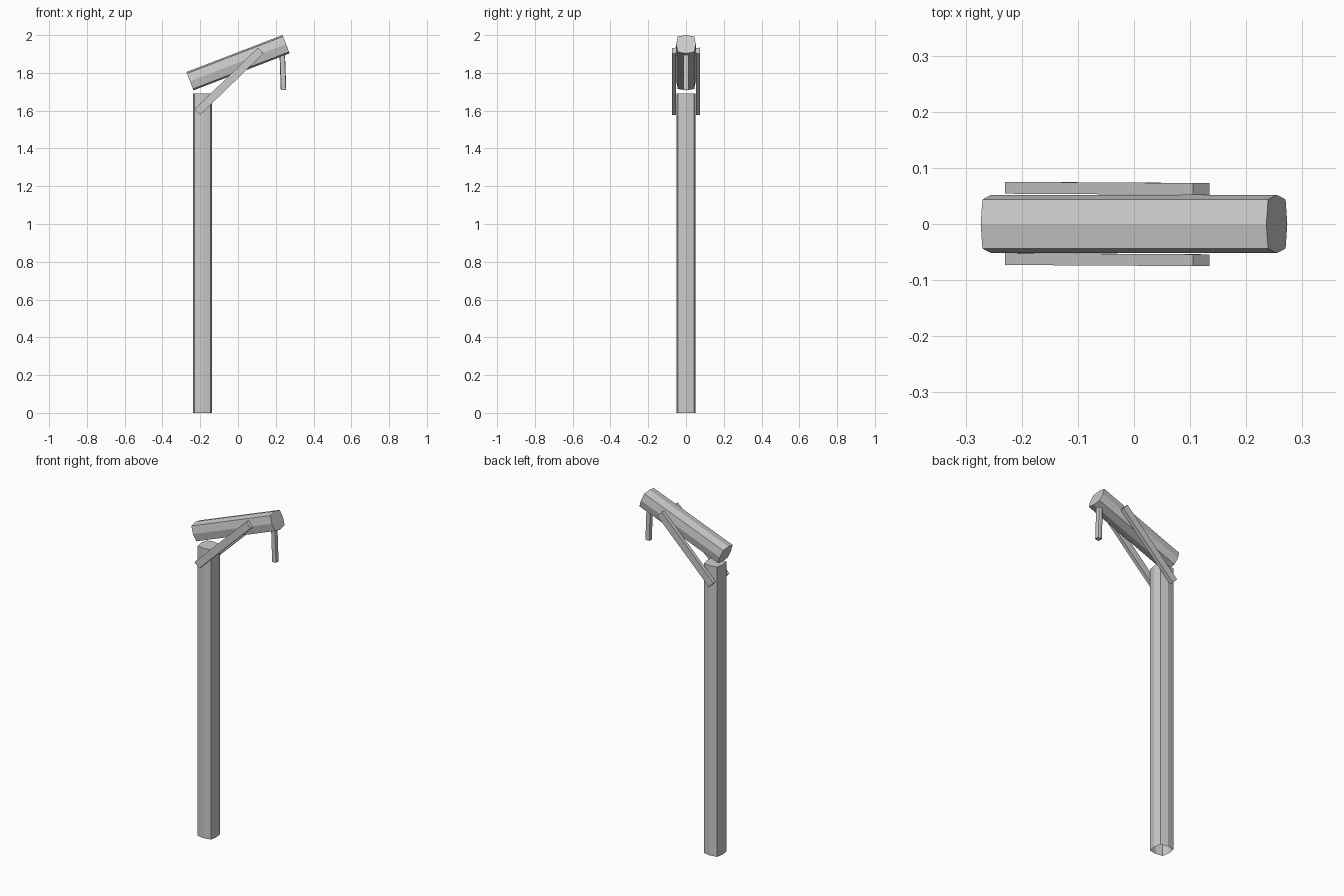
import bpy
import bmesh
from mathutils import Vector

cube = bpy.data.objects.get("Cube")
if cube:
    bpy.data.objects.remove(cube, do_unlink=True)

# Single plain grey
grey = bpy.data.materials.new("plain_grey")
grey.use_nodes = True
GREY = (0.6, 0.6, 0.6, 1.0)
grey.diffuse_color = GREY
grey.node_tree.nodes["Principled BSDF"].inputs["Base Color"].default_value = GREY


def log_profile(r):
    """Eight-sided, slightly squared cross-section."""
    c = 0.84 * r
    return [(r, 0), (c, c), (0, r), (-c, c), (-r, 0), (-c, -c), (0, -r), (c, -c)]


def plank_profile(thick, wide):
    t, w = thick / 2, wide / 2
    return [(t, w), (-t, w), (-t, -w), (t, -w)]


def prism(name, start, end, profile, cap_start=True):
    """Sweep a (y, across) profile straight from start to end."""
    start, end = Vector(start), Vector(end)
    axis = (end - start).normalized()
    across = Vector((0, 1, 0)).cross(axis).normalized()
    side = axis.cross(across)
    bm = bmesh.new()
    rings = [[bm.verts.new(p + side * u + across * v) for u, v in profile]
             for p in (start, end)]
    n = len(profile)
    for i in range(n):
        j = (i + 1) % n
        bm.faces.new((rings[0][i], rings[0][j], rings[1][j], rings[1][i]))
    bm.faces.new(rings[1])
    if cap_start:
        bm.faces.new(rings[0][::-1])
    bmesh.ops.recalc_face_normals(bm, faces=bm.faces)
    mesh = bpy.data.meshes.new(name)
    bm.to_mesh(mesh)
    bm.free()
    mesh.materials.append(grey)
    obj = bpy.data.objects.new(name, mesh)
    bpy.context.collection.objects.link(obj)
    return obj


# Upright post, open underneath
prism("post", (-0.188, 0, 0), (-0.188, 0, 1.69), log_profile(0.051), cap_start=False)

# Tilted beam floating just above the post
prism("beam", (-0.2545, 0, 1.756), (0.2545, 0, 1.952), log_profile(0.052))

# Diagonal braces on both sides, very slightly skewed
for name, y in (("front_brace", -0.0635), ("back_brace", 0.0635)):
    prism(name, (-0.215, y + 0.001, 1.593), (0.12, y - 0.001, 1.918),
          plank_profile(0.021, 0.042))

# Peg hanging from the raised end
prism("hanging_peg", (0.241, 0, 1.709), (0.234, 0, 1.91), log_profile(0.0145))
